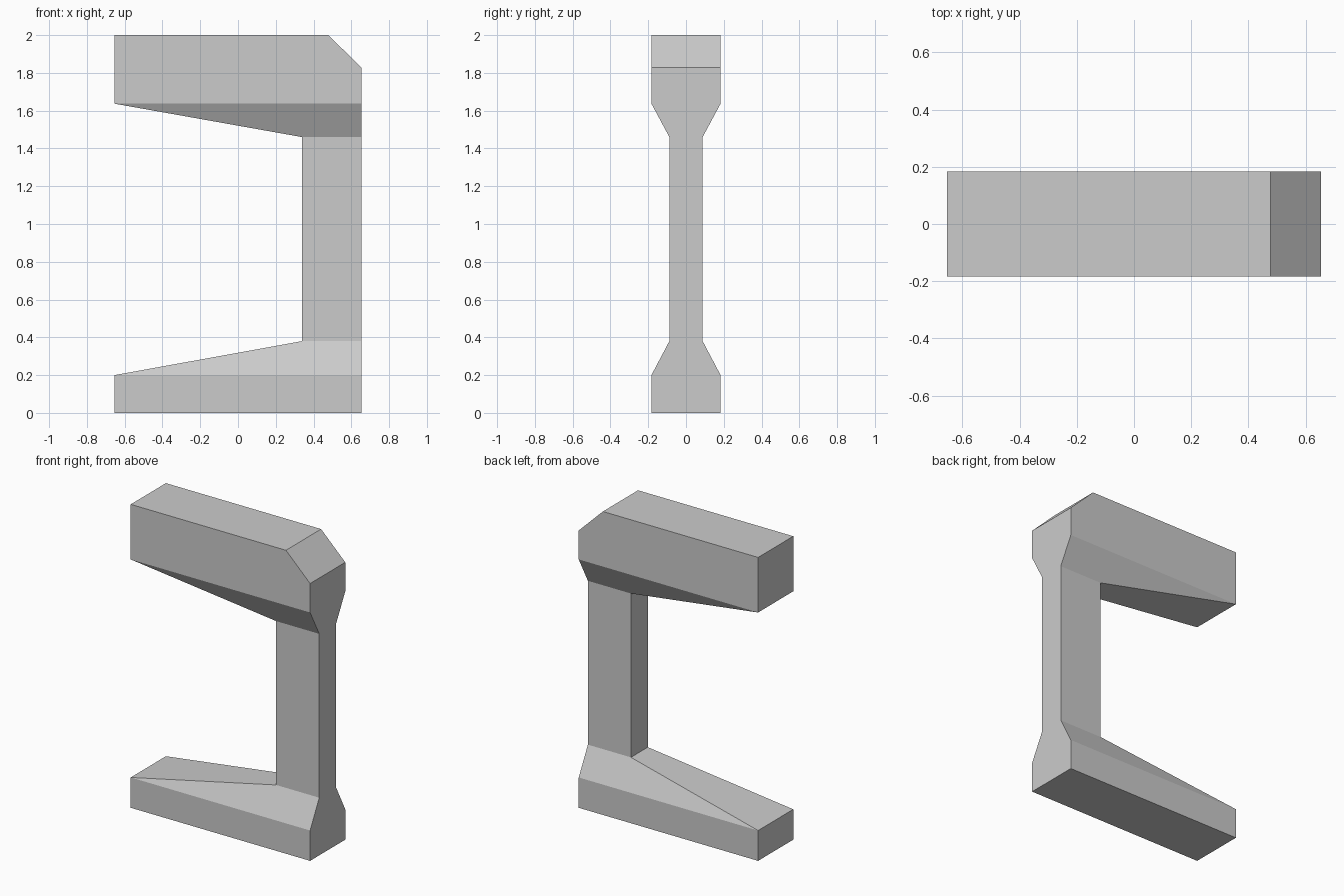
import bpy
import bmesh

if "Cube" in bpy.data.objects:
    bpy.data.objects.remove(bpy.data.objects["Cube"])

HALF_X = 0.654   # half length of the arms
ARM_Y = 0.183    # half depth of the arms
POST_X = 0.34    # inner face of the post
POST_Y = 0.088   # half depth of the post

# Rectangular sections from bottom to top: (z, left x, right x, half depth)
SECTIONS = [
    (0.00, -HALF_X, HALF_X, ARM_Y),    # lower arm
    (0.20, -HALF_X, HALF_X, ARM_Y),
    (0.38, POST_X, HALF_X, POST_Y),    # post
    (1.46, POST_X, HALF_X, POST_Y),
    (1.637, -HALF_X, HALF_X, ARM_Y),   # upper arm
    (1.828, -HALF_X, HALF_X, ARM_Y),
    (2.00, -HALF_X, 0.478, ARM_Y),     # chamfered top corner
]


def loft(name, sections):
    """Join stacked rectangles into one closed solid."""
    bm = bmesh.new()
    rings = [[bm.verts.new(p) for p in ((x0, -y, z), (x1, -y, z), (x1, y, z), (x0, y, z))]
             for z, x0, x1, y in sections]
    for low, high in zip(rings, rings[1:]):
        for i in range(4):
            j = (i + 1) % 4
            bm.faces.new((low[i], low[j], high[j], high[i]))
    bm.faces.new(rings[0][::-1])
    bm.faces.new(rings[-1])
    bmesh.ops.recalc_face_normals(bm, faces=bm.faces)
    mesh = bpy.data.meshes.new(name)
    bm.to_mesh(mesh)
    bm.free()
    obj = bpy.data.objects.new(name, mesh)
    bpy.context.collection.objects.link(obj)
    return obj


# Bracket: lower arm, slim post and upper arm in one solid
loft("c_shaped_bracket", SECTIONS)
